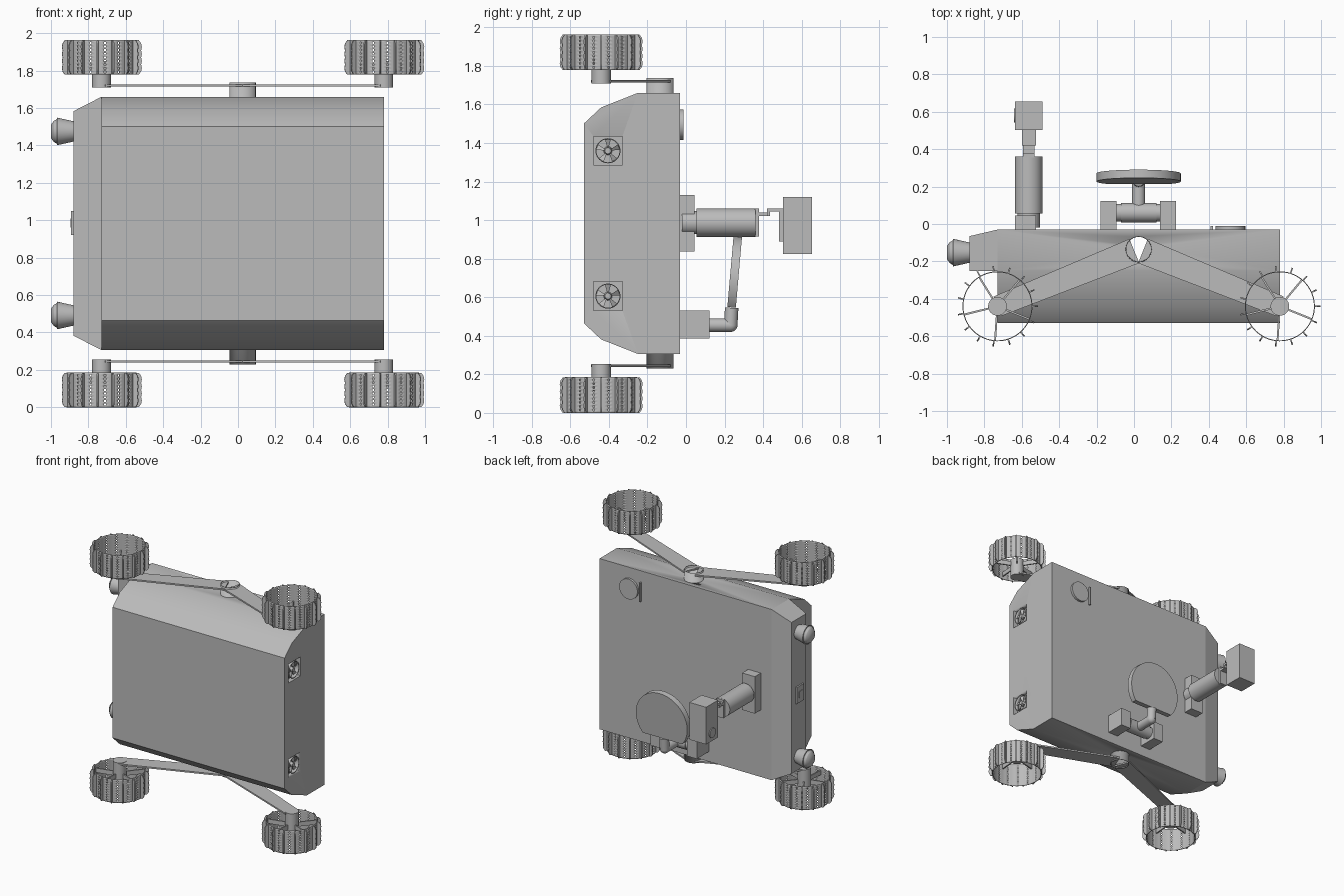
import bpy, bmesh, math
from mathutils import Vector, Matrix

if "Cube" in bpy.data.objects:
    bpy.data.objects.remove(bpy.data.objects["Cube"])

GREY = bpy.data.materials.new("plain_grey")
GREY.use_nodes = True
GREY.diffuse_color = (0.5, 0.5, 0.5, 1)
GREY.node_tree.nodes["Principled BSDF"].inputs["Base Color"].default_value = (0.5, 0.5, 0.5, 1)


def finish(name, bm, angle=30):
    bmesh.ops.recalc_face_normals(bm, faces=bm.faces)
    mesh = bpy.data.meshes.new(name)
    bm.to_mesh(mesh)
    bm.free()
    mesh.materials.append(GREY)
    ob = bpy.data.objects.new(name, mesh)
    bpy.context.collection.objects.link(ob)
    bpy.ops.object.select_all(action='DESELECT')
    ob.select_set(True)
    bpy.context.view_layer.objects.active = ob
    bpy.ops.object.shade_smooth_by_angle(angle=math.radians(angle))
    return ob


def add_box(bm, lo, hi):
    lo, hi = Vector(lo), Vector(hi)
    m = Matrix.Translation((lo + hi) / 2) @ Matrix.Diagonal((*(hi - lo), 1))
    bmesh.ops.create_cube(bm, size=1, matrix=m)


def add_cyl(bm, a, b, r1, r2=None, segs=32, caps=True):
    a, b = Vector(a), Vector(b)
    d = b - a
    m = Matrix.Translation((a + b) / 2) @ d.to_track_quat('Z', 'Y').to_matrix().to_4x4()
    bmesh.ops.create_cone(bm, cap_ends=caps, segments=segs, radius1=r1,
                          radius2=r1 if r2 is None else r2, depth=d.length, matrix=m)


def add_prism(bm, pts, offset):
    face = bm.faces.new([bm.verts.new(p) for p in pts])
    ext = bmesh.ops.extrude_face_region(bm, geom=[face], use_keep_orig=True)
    verts = [g for g in ext["geom"] if isinstance(g, bmesh.types.BMVert)]
    bmesh.ops.translate(bm, verts=verts, vec=offset)


def box(name, lo, hi):
    bm = bmesh.new()
    add_box(bm, lo, hi)
    return finish(name, bm)


def cyl(name, *args, **kw):
    bm = bmesh.new()
    add_cyl(bm, *args, **kw)
    return finish(name, bm)


def cut(target, cutter):
    cutter.hide_render = True
    cutter.hide_set(True)
    mod = target.modifiers.new("cut", 'BOOLEAN')
    mod.operation, mod.solver, mod.object = 'DIFFERENCE', 'EXACT', cutter


MID = 0.983          # mirror plane height
PX, PY = 0.025, -0.135   # rocker pivot
AX, AY = (-0.73, 0.78), -0.44   # wheel axles

# Main hull with chamfered flanks
half = [(-0.03, 0.677), (-0.25, 0.677), (-0.44, 0.602), (-0.53, 0.518)]
section = [(y, MID + z) for y, z in half] + [(y, MID - z) for y, z in reversed(half)]
bm = bmesh.new()
add_prism(bm, [(-0.73, y, z) for y, z in section], (1.51, 0, 0))
body = finish("body", bm, 25)

# Tapered nose
bm = bmesh.new()
for x, top, w in ((-0.73, -0.03, 0.677), (-0.88, -0.065, 0.6)):
    for y in (top, -0.25):
        for s in (-1, 1):
            bm.verts.new((x, y, MID + s * w))
bmesh.ops.convex_hull(bm, input=bm.verts)
bmesh.ops.dissolve_limit(bm, angle_limit=0.01, verts=bm.verts, edges=bm.edges)
finish("nose", bm, 5)

# Open pivot tube through the hull
cut(body, cyl("pivot_cutter", (PX, PY, 0.1), (PX, PY, 1.9), 0.068))
tube = cyl("pivot_tube", (PX, PY, 0.23), (PX, PY, 1.737), 0.07, caps=False)
tube.modifiers.new("wall", 'SOLIDIFY').thickness = 0.004

# Rear fan recesses and fans
for side in (-1, 1):
    y, z = -0.405, MID + side * 0.377
    cut(body, box("fan_cutter", (0.74, y - 0.075, z - 0.075), (0.9, y + 0.075, z + 0.075)))
    bm = bmesh.new()
    add_cyl(bm, (0.74, y, z), (0.772, y, z), 0.022, 0.016)
    ring = bmesh.new()
    add_cyl(ring, (0.74, y, z), (0.775, y, z), 0.065, caps=False)
    finish("fan_ring", ring).modifiers.new("wall", 'SOLIDIFY').thickness = 0.005
    for i in range(5):
        a = math.radians(72 * i + 90)
        pts = [(0.75 + k * 0.012, y + r * math.cos(a + t), z + r * math.sin(a + t))
               for r, t, k in ((0.015, -0.2, 0), (0.062, -0.25, 0), (0.062, 0.25, 1), (0.015, 0.2, 1))]
        add_prism(bm, pts, (0.003, 0, 0))
    finish("fan", bm)
weighted = body.modifiers.new("weighted", 'WEIGHTED_NORMAL')
weighted.keep_sharp = True

# Headlights and front plate
for side in (-1, 1):
    z, y = MID + side * 0.492, -0.153
    bm = bmesh.new()
    add_cyl(bm, (-0.87, y, z), (-0.968, y, z), 0.052, 0.074)
    add_cyl(bm, (-0.968, y, z), (-0.985, y, z), 0.066, 0.056)
    add_cyl(bm, (-0.985, y, z), (-1.0, y, z), 0.056, 0.036)
    finish("headlight", bm, 40)
box("front_plate", (-0.892, -0.205, 0.92), (-0.87, -0.115, 1.05))
box("front_plate_slot", (-0.896, -0.18, 0.96), (-0.89, -0.14, 1.01))


# Wheel pieces, built upright about the z axis
def make_wheel(cx, base, flip):
    place = Matrix.Translation((cx, AY, base + 0.0925)) @ Matrix.Diagonal((1, 1, flip, 1))
    lugs, rows, w, r = 15, 19, 0.185, 0.187
    cols = [(i + f) * math.tau / lugs for i in range(lugs) for f in (0, 0.22, 0.44, 0.56, 0.78)]
    bm = bmesh.new()
    grid = [[bm.verts.new((r * math.cos(a), r * math.sin(a), w * (j / rows - 0.5)))
             for j in range(rows + 1)] for a in cols]
    for i in range(len(cols)):
        for j in range(rows):
            if i % 5 == 2 and j % 2 == 1:
                continue
            n = grid[(i + 1) % len(cols)]
            bm.faces.new((grid[i][j], n[j], n[j + 1], grid[i][j + 1]))
    bm.transform(place)
    finish("wheel_rim", bm).modifiers.new("wall", 'SOLIDIFY').thickness = 0.005
    # Scalloped grousers
    edge = [(0.185, -0.092), (0.2, -0.092)]
    edge += [(0.212 + 0.004 * (j % 2), -0.075 + j * 0.0188) for j in range(9)]
    edge += [(0.2, 0.092), (0.185, 0.092)]
    bm = bmesh.new()
    for i in range(lugs):
        a = i * math.tau / lugs
        u, t = Vector((math.cos(a), math.sin(a), 0)), Vector((-math.sin(a), math.cos(a), 0))
        add_prism(bm, [u * p + t * -0.004 + Vector((0, 0, q)) for p, q in edge], t * 0.008)
    # Spokes
    for i in range(5):
        a = math.radians(50 + 72 * i)
        u, t = Vector((math.cos(a), math.sin(a), 0)), Vector((-math.sin(a), math.cos(a), 0))
        z = Vector((0, 0, 0.035))
        add_prism(bm, [u * 0.04 - t * 0.005 + z, u * 0.185 - t * 0.005 + z,
                       u * 0.185 - t * 0.005 + z * 2, u * 0.04 - t * 0.005 + z * 2], t * 0.01)
    add_cyl(bm, (0, 0, 0.02), (0, 0, 0.162), 0.05)
    bm.transform(place)
    finish("wheel_lugs_and_hub", bm)


for x in AX:
    make_wheel(x, 0.0, 1)
    make_wheel(x, 1.778, -1)

# Rocker arms: thin V-shaped plates
for z in (0.239, 1.714):
    for x in AX:
        s = 1 if x > PX else -1
        p, q = Vector((PX, PY, z)), Vector((x, AY, z))
        d = (q - p).normalized()
        n = Vector((-d.y, d.x, 0))
        bm = bmesh.new()
        add_prism(bm, [p + n * s * 0.07 + d * 0.025, q + n * s * 0.056,
                       q - n * s * 0.056, p - n * s * 0.07 + d * 0.025], (0, 0, 0.012))
        finish("rocker_arm", bm)

# Camera mast
CX, CZ = -0.563, 0.987
box("mast_base", (-0.635, -0.035, 0.837), (-0.525, 0.045, 1.13))
cyl("mast_joint", (CX, -0.02, CZ), (CX, 0.06, CZ), 0.06)
cyl("mast_tube", (CX, 0.055, CZ), (CX, 0.36, CZ), 0.074)
box("mast_plate", (-0.593, 0.355, 0.915), (-0.533, 0.378, 1.06))
box("mast_bracket_low", (-0.593, 0.37, 1.022), (-0.533, 0.435, 1.04))
box("mast_bracket_high", (-0.598, 0.42, 1.022), (-0.525, 0.435, 1.06))
box("mast_bracket_top", (-0.598, 0.43, 1.044), (-0.525, 0.5, 1.06))
box("camera_mount", (-0.598, 0.482, 0.89), (-0.525, 0.51, 1.06))
box("camera_head", (-0.635, 0.503, 0.825), (-0.488, 0.655, 1.12))
cyl("camera_lens", (-0.63, 0.58, 0.89), (-0.642, 0.58, 0.89), 0.038)

# Dish support
for x in (-0.18, 0.138):
    box("dish_block", (x, -0.035, 0.385), (x + 0.087, 0.122, 0.53))
cyl("dish_axle", (-0.1, 0.06, 0.457), (0.14, 0.06, 0.457), 0.047)
cyl("dish_axle_collar", (-0.07, 0.06, 0.457), (0.12, 0.06, 0.457), 0.052)
bm = bmesh.new()
add_cyl(bm, (PX, 0.06, 0.455), (PX, 0.232, 0.455), 0.035)
add_cyl(bm, (PX, 0.232, 0.455), (PX, 0.237, 0.545), 0.035)
bmesh.ops.create_uvsphere(bm, u_segments=24, v_segments=12, radius=0.035,
                          matrix=Matrix.Translation((PX, 0.232, 0.455)))
finish("dish_elbow", bm)

# Dish: disc with a flat lower edge, slightly tilted
bm = bmesh.new()
add_cyl(bm, (0, -0.022, 0), (0, 0.022, 0), 0.225, segs=64)
res = bmesh.ops.bisect_plane(bm, geom=bm.verts[:] + bm.edges[:] + bm.faces[:],
                             plane_co=(0, 0, -0.143), plane_no=(0, 0, -1), clear_outer=True)
bmesh.ops.holes_fill(bm, edges=[e for e in bm.edges if e.is_boundary])
bm.transform(Matrix.Translation((PX, 0.249, 0.69)) @ Matrix.Rotation(math.radians(-5), 4, 'X'))
finish("dish", bm)

# Round deck hatch with a side bar
cyl("deck_hatch", (0.515, -0.035, 1.495), (0.515, -0.012, 1.495), 0.08)
box("deck_hatch_bar", (0.41, -0.035, 1.42), (0.422, -0.012, 1.57))
